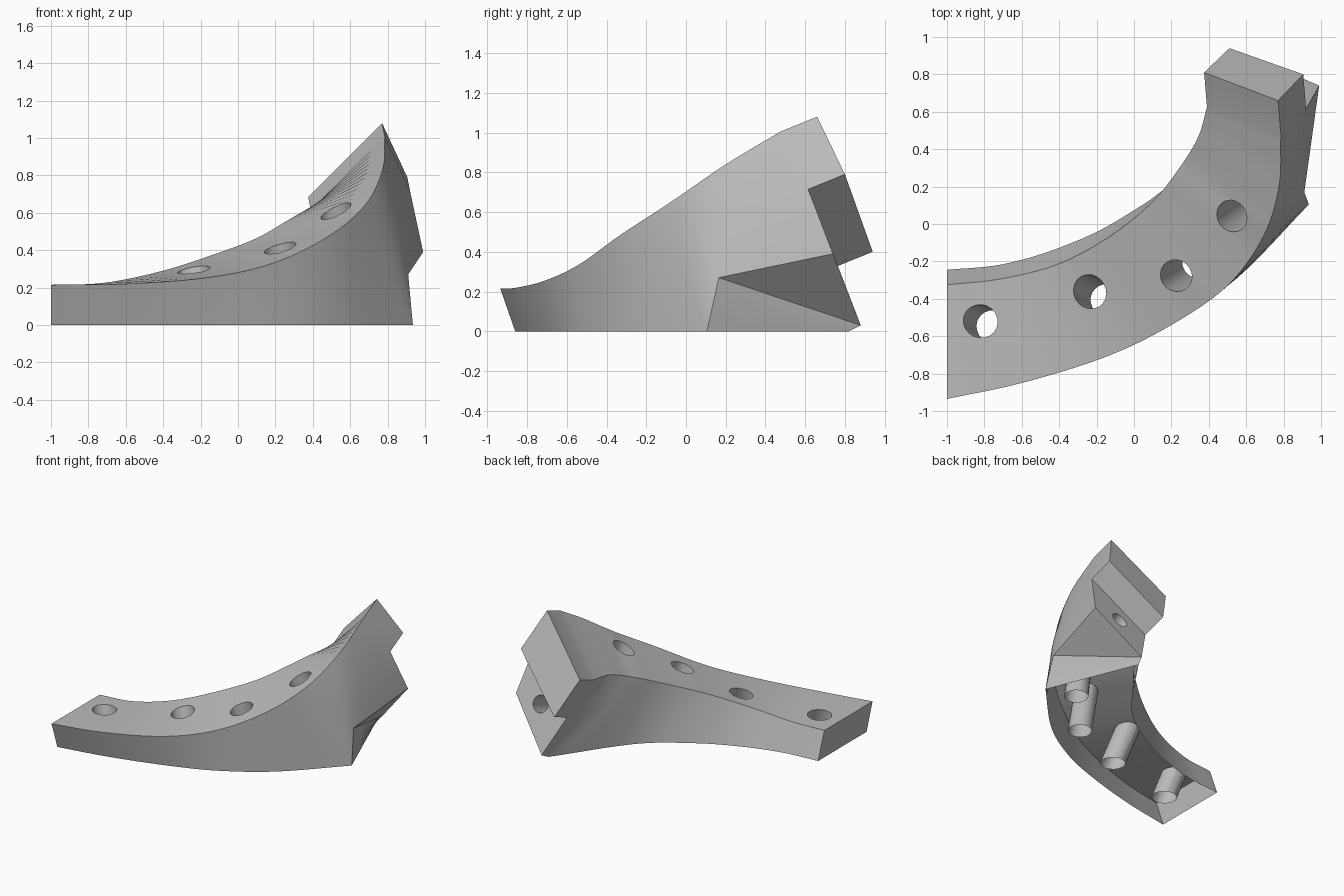
import bpy
import bmesh
from mathutils import Vector

STEPS = 6

cube = bpy.data.objects.get("Cube")
if cube:
    bpy.data.objects.remove(cube, do_unlink=True)

grey = bpy.data.materials.new("plain_grey")
grey.use_nodes = True
grey.diffuse_color = (0.5, 0.5, 0.5, 1)
grey.node_tree.nodes["Principled BSDF"].inputs["Base Color"].default_value = (0.5, 0.5, 0.5, 1)

# Guide curves, one point per station
top_outer = [(-1, -.935, .215), (-.6, -.85, .22), (-.15, -.71, .255), (.2, -.54, .335),
             (.5, -.33, .485), (.69, -.07, .655), (.775, .2, .84), (.785, .475, 1.005)]
top_inner = [(-1, -.325, .215), (-.72, -.295, .225), (-.42, -.22, .285), (-.15, -.08, .37),
             (.09, .11, .46), (.25, .31, .55), (.345, .47, .605), (.39, .625, .61)]
low_outer = [(-1, -.86, 0), (-.6, -.785, 0), (-.15, -.66, 0), (.2, -.52, 0),
             (.55, -.29, 0), (.935, .105, 0), (.91, .165, .27), (.99, .74, .39)]
low_inner = [(-1, -.245, 0), (-.7, -.215, 0), (-.38, -.12, 0), (-.07, .03, 0),
             (.26, .28, 0), (.645, .82, 0), (.665, .88, .03), (.665, .88, .03)]
outer_tail = [(.815, .015, .33), (.86, .185, .56), (.92, .615, .715)]
inner_tail = [(.4, .53, .3), (.47, .65, .31), (.525, .755, .325)]
CORNER = 5  # the lower edges run straight from this station on


def middle(a, b, tail):
    """Halfway guide curve that finishes on its own points."""
    half = [tuple((Vector(p) + Vector(q)) / 2) for p, q in zip(a, b)]
    return half[:-len(tail)] + tail


mid_outer = middle(top_outer, low_outer, outer_tail)
mid_inner = middle(top_inner, low_inner, inner_tail)


def at(curve, t):
    """Point on a smooth curve through the guide points, without overshoot."""
    last = len(curve) - 1
    bend = CORNER if curve in (low_outer, low_inner) else last
    i = min(int(t), last - 1)
    f = t - i
    p, q = Vector(curve[i]), Vector(curve[i + 1])
    span = (q - p).length
    before = Vector(curve[i - 1]) if 0 < i < bend else 2 * p - q
    after = Vector(curve[i + 2]) if i + 1 < bend else 2 * q - p
    m, n = (q - before) / 2, (after - p) / 2
    m, n = (d * min(1, 1.2 * span / max(d.length, 1e-6)) for d in (m, n))
    return p + f * m + f * f * (3 * (q - p) - 2 * m - n) + f ** 3 * (2 * (p - q) + m + n)


def finish(bm, name):
    bmesh.ops.remove_doubles(bm, verts=bm.verts, dist=0.0002)
    bmesh.ops.recalc_face_normals(bm, faces=bm.faces)
    mesh = bpy.data.meshes.new(name)
    bm.to_mesh(mesh)
    bm.free()
    mesh.materials.append(grey)
    obj = bpy.data.objects.new(name, mesh)
    bpy.context.collection.objects.link(obj)
    return obj


def cylinder(name, start, end, radius, sides=20):
    axis = end - start
    bm = bmesh.new()
    bmesh.ops.create_cone(bm, cap_ends=True, segments=sides, radius1=radius,
                          radius2=radius, depth=axis.length)
    turn = axis.to_track_quat('Z', 'Y').to_matrix().to_4x4()
    bmesh.ops.transform(bm, matrix=turn, verts=bm.verts)
    bmesh.ops.translate(bm, vec=(start + end) / 2, verts=bm.verts)
    return finish(bm, name)


def cut(target, cutter):
    """Subtract the cutter, keeping the first result that spans the full length."""
    cutter.hide_render = True
    for solver in ('EXACT', 'MANIFOLD', 'FLOAT'):
        mod = target.modifiers.new("cut", 'BOOLEAN')
        mod.operation, mod.solver, mod.object = 'DIFFERENCE', solver, cutter
        bpy.context.view_layer.update()
        graph = bpy.context.evaluated_depsgraph_get()
        mesh = bpy.data.meshes.new_from_object(target.evaluated_get(graph))
        target.modifiers.clear()
        xs = [v.co.x for v in mesh.vertices]
        if xs and max(xs) - min(xs) > 1.9:
            target.data = mesh
            break
    bpy.data.objects.remove(cutter, do_unlink=True)


# Curved body lofted through the guide curves
columns = [top_outer, mid_outer, low_outer, low_inner, mid_inner, top_inner]
count = (len(top_outer) - 1) * STEPS
bm = bmesh.new()
rings = [[bm.verts.new(at(c, i / STEPS)) for c in columns] for i in range(count + 1)]
for a, b in zip(rings, rings[1:]):
    for k in range(len(a)):
        j = (k + 1) % len(a)
        bm.faces.new((a[k], a[j], b[j], b[k]))

# End faces, the far one with its upper half stepped forward as a block
for ring in (rings[0], rings[-1]):
    bm.faces.new(ring[1:5])
    rim = [ring[0], ring[1], ring[4], ring[5]]
    if ring is rings[-1]:
        shifted = [bm.verts.new(v.co + Vector((-.015, .185, .075))) for v in rim]
        for k in range(4):
            j = (k + 1) % 4
            bm.faces.new((rim[k], rim[j], shifted[j], shifted[k]))
        rim = shifted
    bm.faces.new(rim)
body = finish(bm, "curved_body")

# Slanted bolt tubes running from the top down to the base
holes = [((-.82, -.52, .215), (-.75, -.55, 0)), ((-.24, -.36, .305), (-.14, -.41, 0)),
         ((.22, -.28, .43), (.35, -.2, 0)), ((.52, .04, .62), (.695, .17, 0))]
for top, foot in holes:
    top, foot = Vector(top), Vector(foot)
    along = (foot - top).normalized()
    cut(body, cylinder("hole_cutter", top - along * .2, foot + along * .15, .088))

# Blind socket in the lower end face
socket = Vector((.765, .75, .365))
inward = Vector((.015, -.185, -.075)).normalized()
cut(body, cylinder("socket_cutter", socket - inward * .1, socket + inward * .25, .065))

# Open underside: the shell has no floor
bm = bmesh.new()
bm.from_mesh(body.data)
floor = [f for f in bm.faces if max(abs(v.co.z) for v in f.verts) < 1e-4]
bmesh.ops.delete(bm, geom=floor, context='FACES')
bm.to_mesh(body.data)
bm.free()

bpy.ops.object.select_all(action='DESELECT')
body.select_set(True)
bpy.context.view_layer.objects.active = body
bpy.ops.object.shade_smooth_by_angle(angle=0.6)
